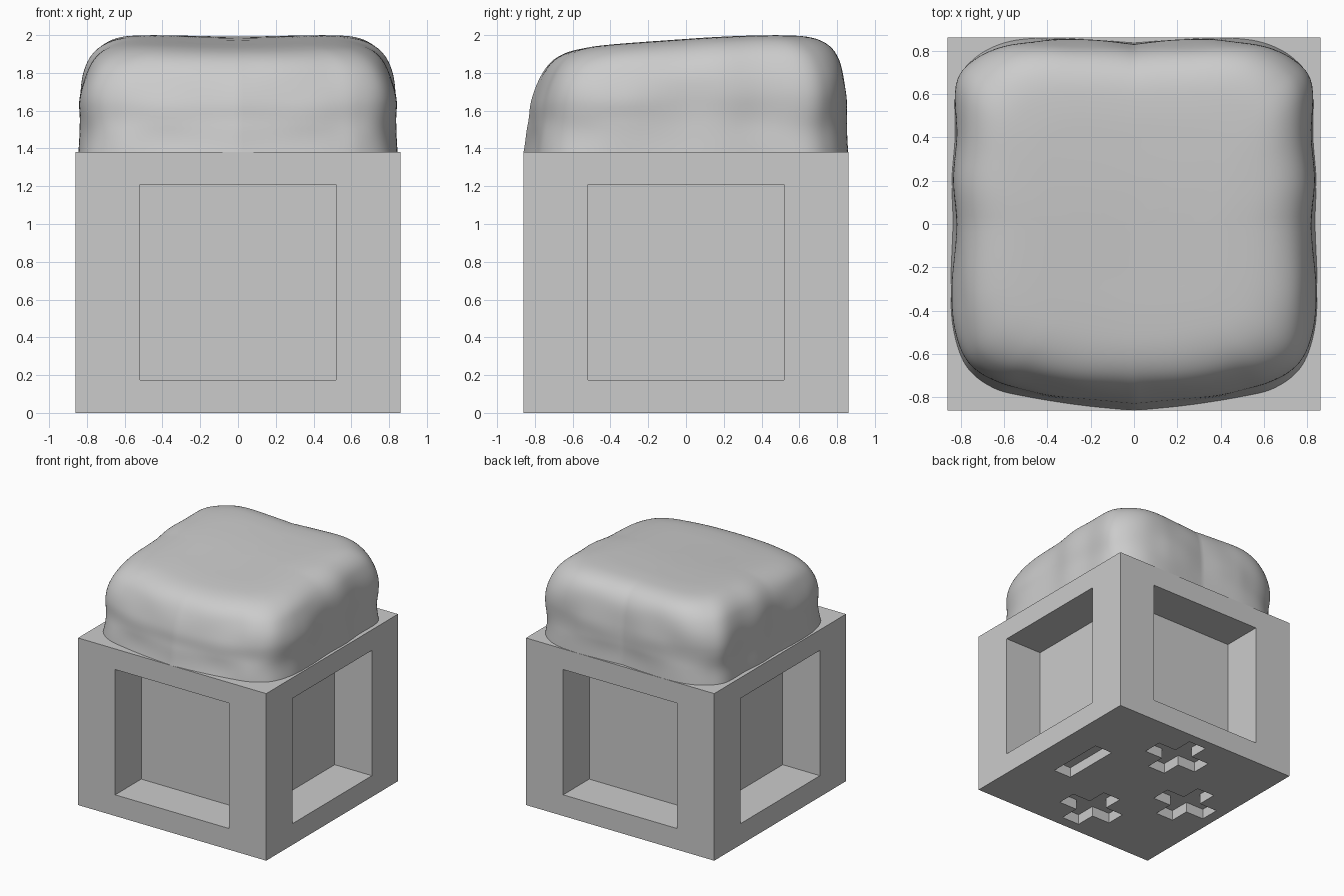
import bpy, bmesh, math
from mathutils import Vector, noise

if "Cube" in bpy.data.objects:
    bpy.data.objects.remove(bpy.data.objects["Cube"])

grey = bpy.data.materials.new("plain grey")
grey.diffuse_color = (0.6, 0.6, 0.6, 1)
grey.use_nodes = True
grey.node_tree.nodes["Principled BSDF"].inputs["Base Color"].default_value = grey.diffuse_color


def make_object(name, bm):
    bmesh.ops.recalc_face_normals(bm, faces=bm.faces)
    mesh = bpy.data.meshes.new(name)
    bm.to_mesh(mesh)
    bm.free()
    mesh.materials.append(grey)
    ob = bpy.data.objects.new(name, mesh)
    bpy.context.collection.objects.link(ob)
    return ob


def add_prism(bm, outline, z0, z1):
    low = [bm.verts.new((x, y, z0)) for x, y in outline]
    high = [bm.verts.new((x, y, z1)) for x, y in outline]
    bm.faces.new(low[::-1])
    bm.faces.new(high)
    n = len(low)
    for i in range(n):
        j = (i + 1) % n
        bm.faces.new((low[i], low[j], high[j], high[i]))


def rect(x0, x1, y0, y1):
    return [(x0, y0), (x1, y0), (x1, y1), (x0, y1)]


def smooth_path(pts, steps):
    # Catmull-Rom curve through the points
    pts = [Vector(p) for p in pts]
    out = []
    for i in range(len(pts) - 1):
        a, b, c = pts[max(i - 1, 0)], pts[i], pts[i + 1]
        d = pts[min(i + 2, len(pts) - 1)]
        for k in range(steps):
            t = k / steps
            out.append(0.5 * (2 * b + (c - a) * t + (2 * a - 5 * b + 4 * c - d) * t * t
                              + (3 * b - a - 3 * c + d) * t ** 3))
    return out + [pts[-1]]


# Box base
bm = bmesh.new()
add_prism(bm, rect(-0.86, 0.86, -0.86, 0.86), 0, 1.38)
base = make_object("box_base", bm)

# Cutter: four side pockets and the marks underneath
bm = bmesh.new()
for s in (-1, 1):
    lo, hi = sorted((s * 0.52, s * 0.95))
    add_prism(bm, rect(lo, hi, -0.52, 0.52), 0.175, 1.21)
    add_prism(bm, rect(-0.52, 0.52, lo, hi), 0.175, 1.21)
L, W = 0.25, 0.082
cross = [(W, W), (W, L), (-W, L), (-W, W), (-L, W), (-L, -W),
         (-W, -W), (-W, -L), (W, -L), (W, -W), (L, -W), (L, W)]
for cx, cy in ((0, 0.52), (0, -0.52), (-0.52, 0)):
    add_prism(bm, [(cx + x, cy + y) for x, y in cross], -0.1, 0.085)
add_prism(bm, rect(0.52 - W, 0.52 + W, -L, L), -0.1, 0.085)
cutter = make_object("pocket_cutter", bm)
cutter.hide_render = True

mod = base.modifiers.new("pockets", 'BOOLEAN')
mod.operation = 'DIFFERENCE'
mod.solver = 'EXACT'
mod.object = cutter
bpy.context.view_layer.objects.active = base
bpy.ops.object.modifier_apply(modifier=mod.name)
bpy.data.objects.remove(cutter)

# Soft lumpy block on top: outline of the right half, back to front, mirrored
half = smooth_path([(0, 0.835), (0.2, 0.85), (0.42, 0.858), (0.6, 0.835), (0.74, 0.76),
                    (0.82, 0.64), (0.825, 0.4), (0.84, 0.2), (0.835, 0), (0.845, -0.3),
                    (0.83, -0.5), (0.77, -0.66), (0.65, -0.755), (0.5, -0.795),
                    (0.25, -0.835), (0, -0.86)], 6)
outline = half + [Vector((-p.x, p.y)) for p in half[-2:0:-1]]
# Side profile: inset from the outline, share of the height
profile = smooth_path([(0, 0), (0.008, 0.15), (0.012, 0.3), (0.012, 0.5), (0.035, 0.69),
                       (0.08, 0.84), (0.15, 0.935), (0.25, 0.985), (0.4, 1),
                       (0.6, 1), (0.8, 1)], 5)


def block_point(p, inset, f):
    front = max(0, -p.y)
    d = inset * (0.8 + 0.2 * math.exp(-3 * p.y)) if p.y > 0 else inset
    k = 1 - d / 0.85
    x, y = p.x * k, p.y * k + 0.05 * f * (front / 0.86) * k
    lump = noise.noise(Vector((abs(x) * 3, y * 3, f * 2.5 + 4)))
    r = 1 + 0.018 * lump * min(1, f * 4)
    x, y = x * r, y * r
    top = 1.972 + 0.07 * y - 0.06 * max(0, y) ** 2 + 0.004 * (1 - math.cos(6 * x))
    return x, y, 1.38 + f * (top - 1.38)


bm = bmesh.new()
rings = [[bm.verts.new(block_point(p, d, f)) for p in outline] for d, f in profile]
n = len(outline)
for a, b in zip(rings, rings[1:]):
    for i in range(n):
        j = (i + 1) % n
        bm.faces.new((a[i], a[j], b[j], b[i]))
bm.faces.new(rings[0][::-1])
tip = bm.verts.new((0, 0, 1.972))
for i in range(n):
    bm.faces.new((rings[-1][i], rings[-1][(i + 1) % n], tip))
block = make_object("soft_top_block", bm)
bpy.ops.object.select_all(action='DESELECT')
block.select_set(True)
bpy.context.view_layer.objects.active = block
bpy.ops.object.shade_smooth_by_angle(angle=math.radians(40))
